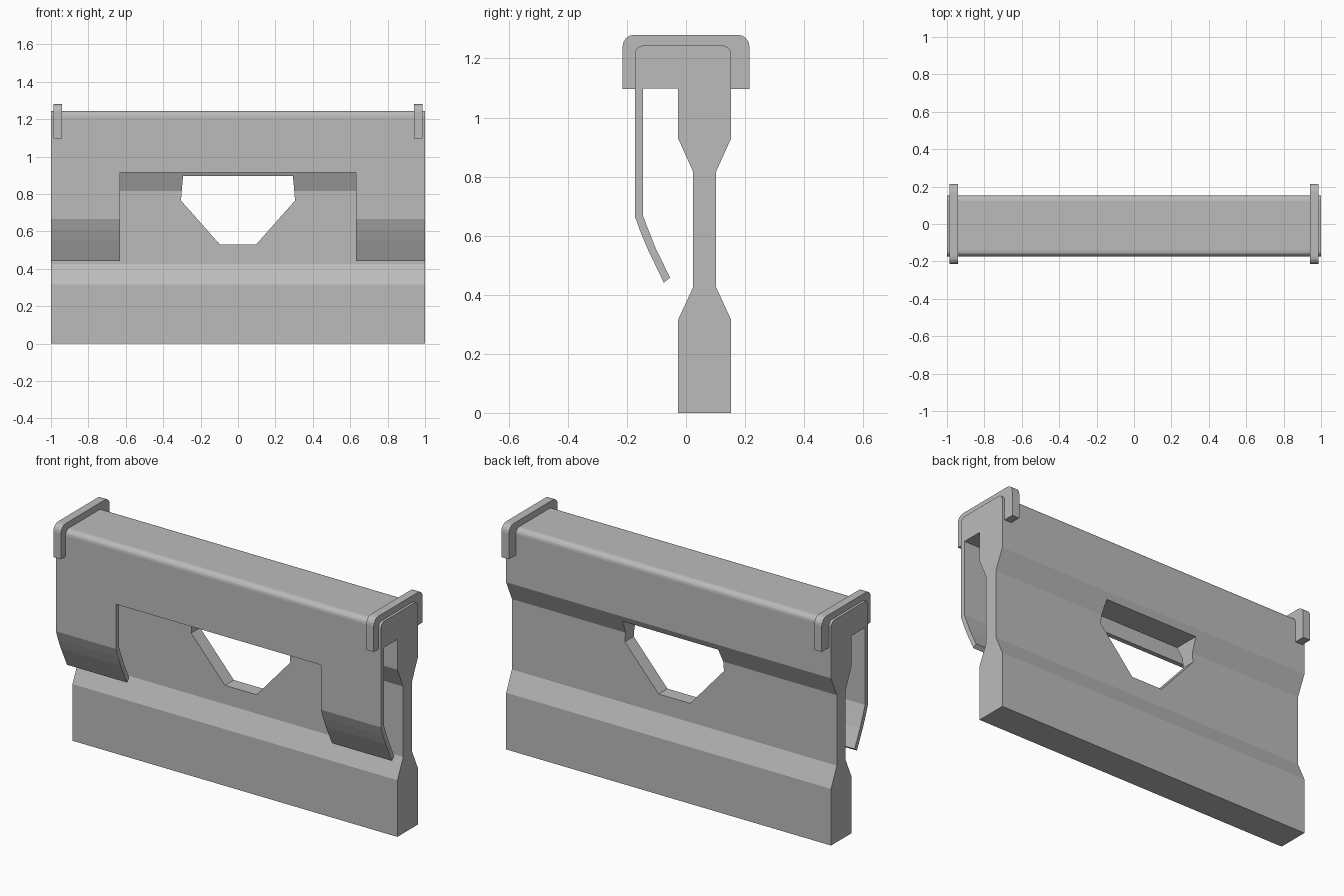
import bpy, bmesh
from math import sin, cos, pi
from mathutils import Vector

if "Cube" in bpy.data.objects:
    bpy.data.objects.remove(bpy.data.objects["Cube"], do_unlink=True)

grey = bpy.data.materials.new("plain_grey")
grey.use_nodes = True
grey.diffuse_color = (0.5, 0.5, 0.5, 1)
grey.node_tree.nodes["Principled BSDF"].inputs["Base Color"].default_value = (0.5, 0.5, 0.5, 1)


def corner(y, z, r, start, steps=4):
    """Rounded corner centred on (y, z), turning a quarter clockwise."""
    angles = [start - pi / 2 * i / steps for i in range(steps + 1)]
    return [(y + r * cos(a), z + r * sin(a)) for a in angles]


def prism(name, points, direction):
    """Extrude a flat outline along a direction."""
    bm = bmesh.new()
    face = bm.faces.new([bm.verts.new(p) for p in points])
    extruded = bmesh.ops.extrude_face_region(bm, geom=[face])["geom"]
    moved = [v for v in extruded if isinstance(v, bmesh.types.BMVert)]
    bmesh.ops.translate(bm, verts=moved, vec=Vector(direction))
    bmesh.ops.recalc_face_normals(bm, faces=bm.faces)
    mesh = bpy.data.meshes.new(name)
    bm.to_mesh(mesh)
    bm.free()
    mesh.materials.append(grey)
    obj = bpy.data.objects.new(name, mesh)
    bpy.context.collection.objects.link(obj)
    return obj


def apply_modifiers(obj):
    bpy.context.view_layer.objects.active = obj
    for mod in list(obj.modifiers):
        bpy.ops.object.modifier_apply(modifier=mod.name)


def cut(obj, cutter):
    mod = obj.modifiers.new("cut", "BOOLEAN")
    mod.operation = "DIFFERENCE"
    mod.solver = "EXACT"
    mod.object = cutter
    apply_modifiers(obj)
    bpy.data.objects.remove(cutter, do_unlink=True)


FRONT, BACK, TOP, R = -0.173, 0.153, 1.244, 0.03

# Waisted panel with a folded-over spring flap, as one cross-section
panel = [(-0.027, 0.93), (0.024, 0.817), (0.024, 0.425), (-0.027, 0.315), (-0.027, 0),
         (BACK, 0), (BACK, 0.315), (0.102, 0.425), (0.102, 0.817), (BACK, 0.93)]
folded_top = (corner(FRONT + R, TOP - R, R, pi) + corner(BACK - R, TOP - R, R, pi / 2))[::-1]
flap = [(FRONT, 0.665), (-0.153, 0.61), (-0.129, 0.553), (-0.075, 0.441),
        (-0.054, 0.458), (-0.102, 0.556), (-0.125, 0.614), (-0.146, 0.668),
        (-0.146, 1.098), (-0.027, 1.098)]
body = prism("clip_body", [(-1, y, z) for y, z in panel + folded_top + flap], (2, 0, 0))

# Wide notch that splits the flap into two legs
notch = [(-0.631, 0.3), (0.631, 0.3), (0.631, 0.914), (-0.631, 0.914)]
cut(body, prism("notch_cutter", [(x, -0.4, z) for x, z in notch], (0, 0.36, 0)))

# Six-sided window through the panel
half = [(0.097, 0.53), (0.305, 0.765), (0.294, 0.895)]
window = half + [(-x, z) for x, z in reversed(half)]
cut(body, prism("window_cutter", [(x, -0.1, z) for x, z in window], (0, 0.5, 0)))

# U-shaped end bands wrapped over the top, mirrored left and right
W, BAND_TOP, BAND_R, LOW = 0.215, 1.28, 0.04, 1.097
outer = corner(-W + BAND_R, BAND_TOP - BAND_R, BAND_R, pi) + \
    corner(W - BAND_R, BAND_TOP - BAND_R, BAND_R, pi / 2)
outline = [(-W, LOW)] + outer + [(W, LOW), (BACK, LOW)] + folded_top + [(FRONT, LOW)]
bands = prism("end_bands", [(0.94, y, z) for y, z in outline], (0.046, 0, 0))
bands.modifiers.new("mirror", "MIRROR")
apply_modifiers(bands)
